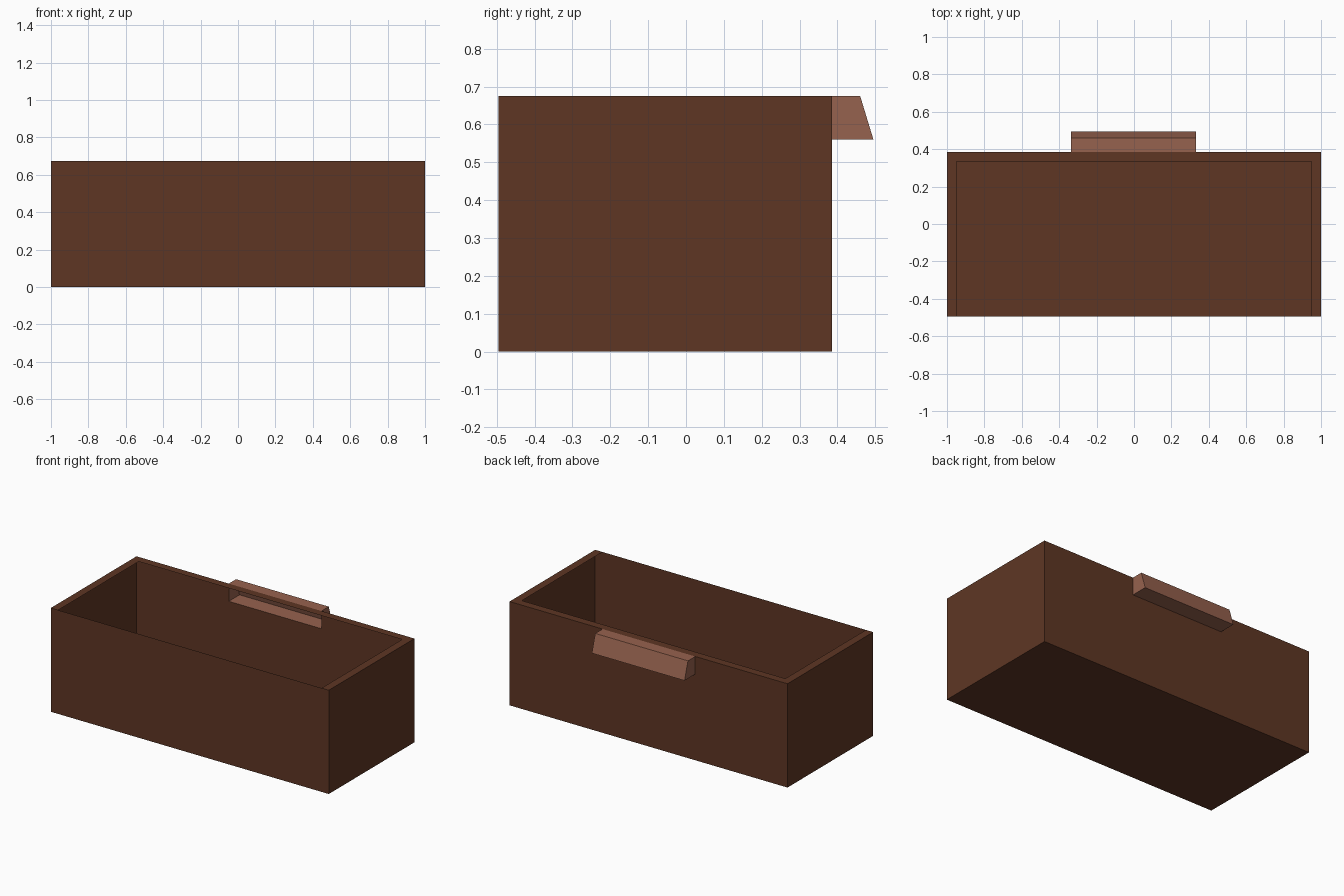
import bpy

if "Cube" in bpy.data.objects:
    bpy.data.objects.remove(bpy.data.objects["Cube"])

# Overall dimensions
X, Y0, Y1, H = 1.0, -0.495, 0.385, 0.675     # tray body
RIM = 0.052                                  # inward rim width
HX0, HX1, HZ = -0.336, 0.331, 0.56           # handle span and underside
HT, HB = 0.46, 0.495                         # handle depth at top and bottom


def material(name, rgb):
    m = bpy.data.materials.new(name)
    m.diffuse_color = (*rgb, 1.0)
    m.use_nodes = True
    m.node_tree.nodes["Principled BSDF"].inputs["Base Color"].default_value = m.diffuse_color
    return m


def sheet_object(name, faces, mat):
    """Build an object from polygons given as corner lists, sharing equal corners."""
    verts, index, polys = [], {}, []
    for face in faces:
        for p in face:
            if p not in index:
                index[p] = len(verts)
                verts.append(p)
        polys.append([index[p] for p in face])
    mesh = bpy.data.meshes.new(name)
    mesh.from_pydata(verts, [], polys)
    mesh.materials.append(mat)
    mesh.update()
    ob = bpy.data.objects.new(name, mesh)
    bpy.context.collection.objects.link(ob)
    return ob


def back_panel(x0, x1, z0, z1):
    return [(x1, Y1, z0), (x0, Y1, z0), (x0, Y1, z1), (x1, Y1, z1)]


wood = material("dark brown", (0.112, 0.0369, 0.0176))
grip = material("light brown", (0.305, 0.122, 0.0762))

# Thin-walled open tray; the back wall leaves a grip opening behind the handle
sheet_object("tray_body", [
    [(-X, Y0, 0), (-X, Y1, 0), (X, Y1, 0), (X, Y0, 0)],
    [(-X, Y0, 0), (X, Y0, 0), (X, Y0, H), (-X, Y0, H)],
    [(X, Y0, 0), (X, Y1, 0), (X, Y1, H), (X, Y0, H)],
    [(-X, Y1, 0), (-X, Y0, 0), (-X, Y0, H), (-X, Y1, H)],
    back_panel(-X, HX0, 0, H),
    back_panel(HX0, HX1, 0, HZ),
    back_panel(HX1, X, 0, H),
], wood)

# Flat rim turned inward on the two sides and the back
xi, yi = X - RIM, Y1 - RIM
sheet_object("top_rim", [
    [(-X, Y0, H), (-xi, Y0, H), (-xi, yi, H), (-X, Y1, H)],
    [(xi, Y0, H), (X, Y0, H), (X, Y1, H), (xi, yi, H)],
    [(-xi, yi, H), (xi, yi, H), (X, Y1, H), (-X, Y1, H)],
], wood)

# Hollow handle with a sloping outer face, open towards the tray
profile = [(Y1, HZ), (HB, HZ), (HT, H), (Y1, H)]
left = [(HX0, y, z) for y, z in profile]
right = [(HX1, y, z) for y, z in profile]
handle = [[left[i], left[i + 1], right[i + 1], right[i]] for i in range(3)]
handle = [f[::-1] for f in handle] + [left[::-1], right]
sheet_object("handle", handle, grip)
